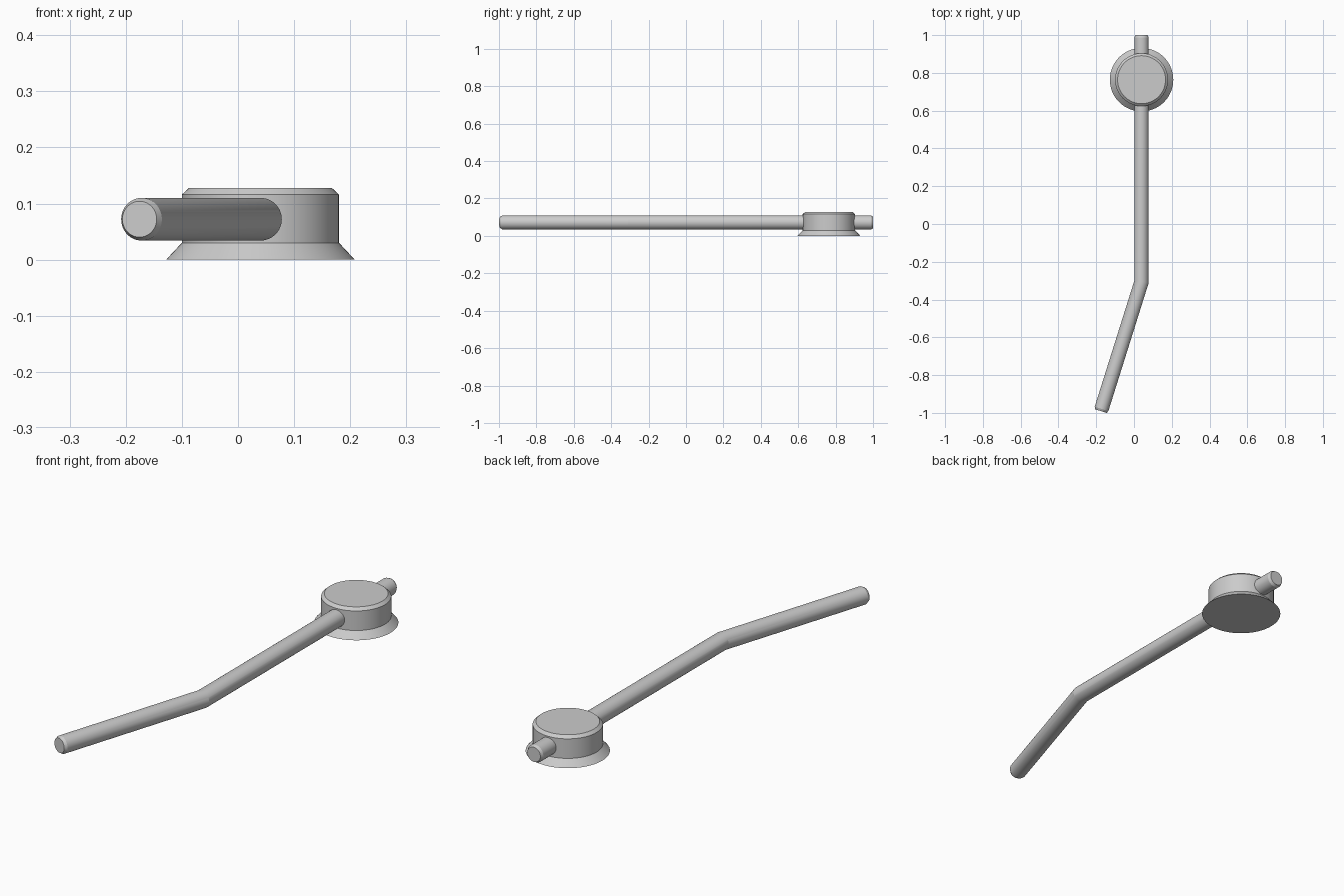
import bpy, bmesh, math
from mathutils import Vector

if "Cube" in bpy.data.objects:
    bpy.data.objects.remove(bpy.data.objects["Cube"])

SIDES = 64


def loft(name, rings):
    """Capped tube through rings of (centre, radius, across, up)."""
    bm = bmesh.new()
    loops = []
    for c, r, across, up in rings:
        loops.append([bm.verts.new(c + r * (math.cos(a) * across + math.sin(a) * up))
                      for a in (2 * math.pi * i / SIDES for i in range(SIDES))])
    for lo, hi in zip(loops, loops[1:]):
        for i in range(SIDES):
            j = (i + 1) % SIDES
            bm.faces.new((lo[i], lo[j], hi[j], hi[i]))
    bm.faces.new(loops[0])
    bm.faces.new(loops[-1])
    bmesh.ops.recalc_face_normals(bm, faces=bm.faces)
    mesh = bpy.data.meshes.new(name)
    bm.to_mesh(mesh)
    bm.free()
    obj = bpy.data.objects.new(name, mesh)
    bpy.context.collection.objects.link(obj)
    bpy.ops.object.select_all(action='DESELECT')
    obj.select_set(True)
    bpy.context.view_layer.objects.active = obj
    bpy.ops.object.shade_smooth_by_angle(angle=math.radians(15))
    return obj


X, Y, Z = Vector((1, 0, 0)), Vector((0, 1, 0)), Vector((0, 0, 1))

# Round hub with flared foot and chamfered top
profile = [(0.168, 0), (0.14, 0.03), (0.14, 0.116), (0.127, 0.128)]
loft("hub", [(Vector((0.04, 0.764, z)), r, X, Y) for r, z in profile])

# Bent lever bar with chamfered ends, mitred at the bend
R, CAP, CH = 0.038, 0.032, 0.012
tip = Vector((-0.1755, -0.9905, 0.072))
bend = Vector((0.04, -0.305, 0.072))
back = Vector((0.04, 1.0, 0.072))
d = (bend - tip).normalized()
side = d.cross(Z)
half = d.angle(Y) / 2
miter = (side + X).normalized() / math.cos(half)
loft("lever", [(tip, CAP, side, Z), (tip + d * CH, R, side, Z),
               (bend, R, miter, Z),
               (back - Y * CH, R, X, Z), (back, CAP, X, Z)])
